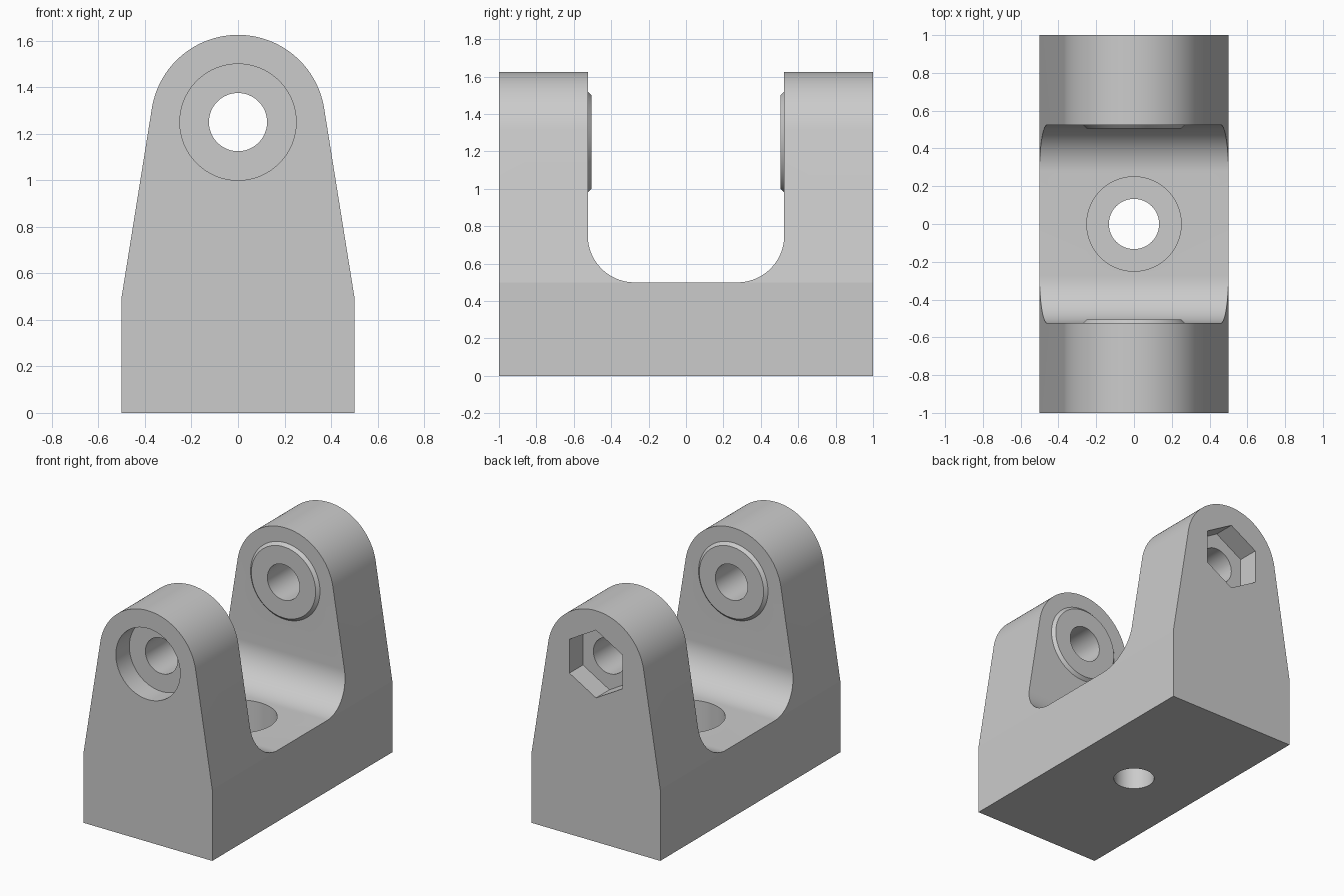
import bpy
import bmesh
from math import sin, cos, pi, radians, acos, atan2, hypot
from mathutils import Matrix

if "Cube" in bpy.data.objects:
    bpy.data.objects.remove(bpy.data.objects["Cube"])

# Main dimensions
HALF_W, BASE_Z = 0.5, 0.5
EYE_Z, EYE_R = 1.25, 0.375
SLOT_Y, FILLET = 0.525, 0.25
SEGS = 96

grey = bpy.data.materials.new("plain grey")
grey.use_nodes = True
colour = (0.6, 0.6, 0.6, 1)
grey.diffuse_color = colour
grey.node_tree.nodes["Principled BSDF"].inputs["Base Color"].default_value = colour


def arc(cx, cz, r, start, end, steps):
    """Points along an arc, angles in radians."""
    angles = [start + (end - start) * i / steps for i in range(steps + 1)]
    return [(cx + r * cos(a), cz + r * sin(a)) for a in angles]


def make_object(name, bm):
    bmesh.ops.recalc_face_normals(bm, faces=bm.faces)
    mesh = bpy.data.meshes.new(name)
    bm.to_mesh(mesh)
    bm.free()
    mesh.materials.append(grey)
    obj = bpy.data.objects.new(name, mesh)
    bpy.context.collection.objects.link(obj)
    return obj


def extrude_profile(name, points, half_depth, along):
    """Closed profile in the other horizontal axis and z, extruded both ways."""
    bm = bmesh.new()
    place = (lambda u, z: (u, -half_depth, z)) if along == "y" else (lambda u, z: (-half_depth, u, z))
    face = bm.faces.new([bm.verts.new(place(u, z)) for u, z in points])
    moved = bmesh.ops.extrude_face_region(bm, geom=[face])["geom"]
    shift = (0, 2 * half_depth, 0) if along == "y" else (2 * half_depth, 0, 0)
    bmesh.ops.translate(bm, vec=shift, verts=[v for v in moved if isinstance(v, bmesh.types.BMVert)])
    return make_object(name, bm)


def rod(name, r1, r2, length, centre, axis="y", sides=SEGS, spin=0):
    """Cylinder, cone or prism; r1 is at the low end of the axis."""
    bm = bmesh.new()
    turn = Matrix.Rotation(-pi / 2, 4, "X") if axis == "y" else Matrix.Identity(4)
    matrix = Matrix.Translation(centre) @ turn @ Matrix.Rotation(spin, 4, "Z")
    bmesh.ops.create_cone(bm, cap_ends=True, segments=sides, radius1=r1,
                          radius2=r2, depth=length, matrix=matrix)
    return make_object(name, bm)


def combine(target, tool, operation):
    mod = target.modifiers.new(tool.name, "BOOLEAN")
    mod.operation, mod.solver, mod.object = operation, "EXACT", tool
    tool.hide_render = True
    bpy.context.view_layer.objects.active = target
    bpy.ops.object.modifier_apply(modifier=mod.name)
    bpy.data.objects.remove(tool)


# Body: straight foot, sides tapering into a tangent round top
drop = EYE_Z - BASE_Z
tangent = atan2(-drop, HALF_W) + acos(EYE_R / hypot(HALF_W, drop))
outline = [(-HALF_W, 0), (HALF_W, 0), (HALF_W, BASE_Z)]
outline += arc(0, EYE_Z, EYE_R, tangent, pi - tangent, 64) + [(-HALF_W, BASE_Z)]
body = extrude_profile("clevis_bracket", outline, 1, "y")

# Slot between the two lugs, with rounded lower corners
inner = SLOT_Y - FILLET
slot = [(SLOT_Y, 2), (-SLOT_Y, 2)]
slot += arc(-inner, BASE_Z + FILLET, FILLET, pi, 1.5 * pi, 24)
slot += arc(inner, BASE_Z + FILLET, FILLET, 1.5 * pi, 2 * pi, 24)
combine(body, extrude_profile("slot_cutter", slot, 1, "x"), "DIFFERENCE")

# Chamfered bosses on the inner lug faces
for side in (-1, 1):
    wide, tip, sunk = 0.27, 0.25, 0.02
    root, end = SLOT_Y + sunk, SLOT_Y - 0.02
    radii = (wide + sunk, tip) if side < 0 else (tip, wide + sunk)
    boss = rod("boss", *radii, root - end, (0, side * (root + end) / 2, EYE_Z))
    combine(body, boss, "UNION")

# Cross hole, bolt head recess in front, hexagonal nut pocket behind
POCKET = 0.15
combine(body, rod("pin_hole", 0.125, 0.125, 3, (0, 0, EYE_Z)), "DIFFERENCE")
combine(body, rod("head_recess", 0.25, 0.25, 2 * POCKET, (0, -1, EYE_Z)), "DIFFERENCE")
combine(body, rod("nut_pocket", 0.238, 0.238, 2 * POCKET, (0, 1, EYE_Z), sides=6), "DIFFERENCE")

# Counterbored mounting hole through the foot
combine(body, rod("mount_hole", 0.133, 0.133, 2, (0, 0, 0), "z"), "DIFFERENCE")
combine(body, rod("mount_recess", 0.25, 0.25, 0.5, (0, 0, BASE_Z), "z"), "DIFFERENCE")

# Smooth the curved walls, keep every real edge crisp
bpy.ops.object.select_all(action="DESELECT")
body.select_set(True)
bpy.context.view_layer.objects.active = body
bpy.ops.object.shade_smooth_by_angle(angle=radians(8))
